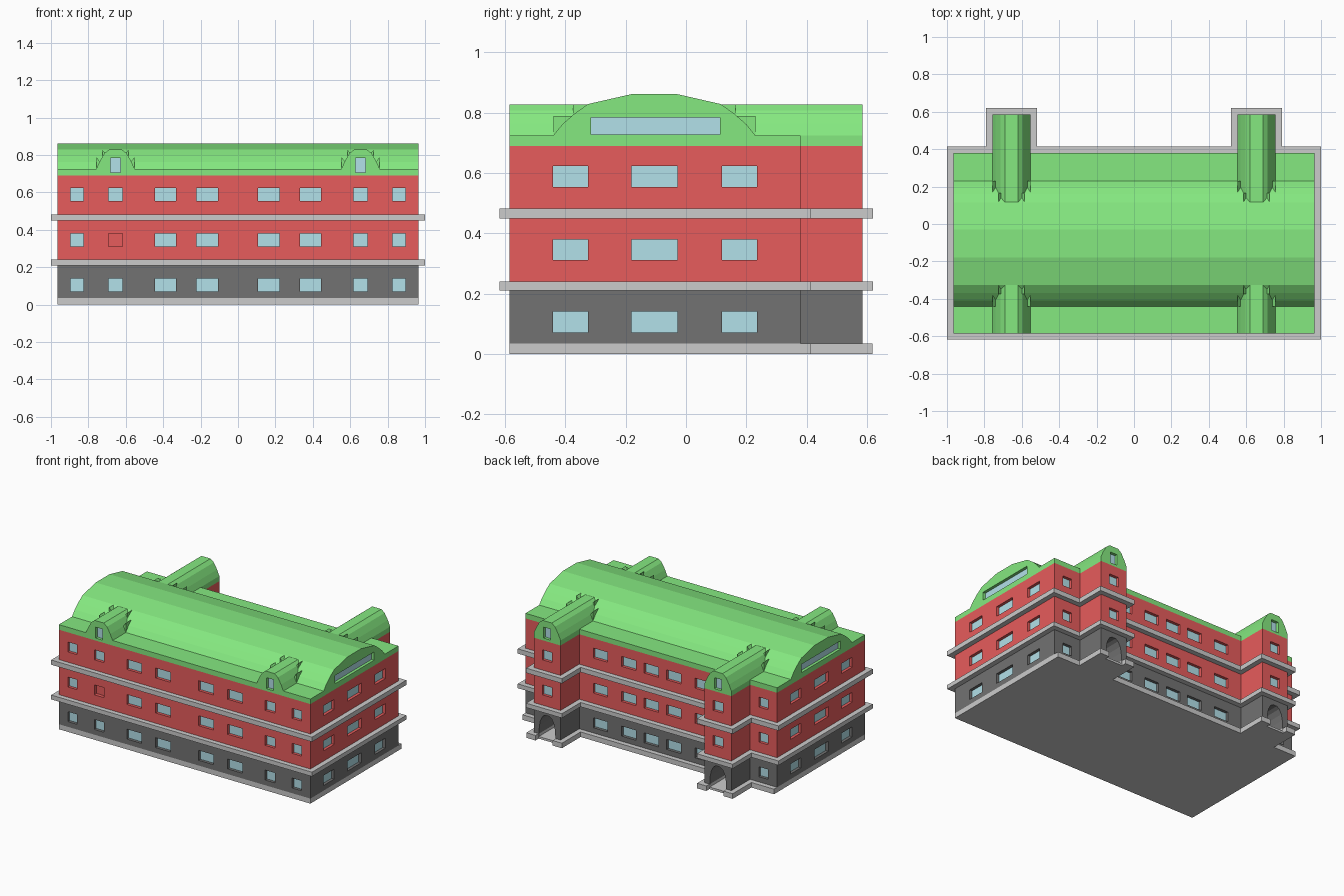
import bpy, bmesh

if "Cube" in bpy.data.objects:
    bpy.data.objects.remove(bpy.data.objects["Cube"])


def material(name, r, g, b):
    m = bpy.data.materials.new(name)
    m.diffuse_color = (r, g, b, 1)
    m.use_nodes = True
    m.node_tree.nodes["Principled BSDF"].inputs["Base Color"].default_value = m.diffuse_color
    return m


RED = material("red_brick", 0.8, 0.107, 0.107)
GREEN = material("green_roof", 0.235, 0.81, 0.216)
DARK = material("dark_stone", 0.17, 0.17, 0.17)
GLASS = material("glass", 0.45, 0.75, 0.82)

X, FRONT, BACK, TOWER = 0.965, -0.585, 0.38, 0.585
TX, TW = 0.655, 0.1025          # tower centre and half width
DEPTH = 0.025                   # window recess


def rect(u0, u1, v0, v1):
    return [(u0, v0), (u1, v0), (u1, v1), (u0, v1)]


def symmetric(c, half):
    return [(c - u, z) for u, z in half] + [(c + u, z) for u, z in reversed(half)]


def make(name, prisms, mat=None):
    """One object from prisms given as (profile, axis, start, end)."""
    bm = bmesh.new()
    for pts, axis, a, b in prisms:
        rings = []
        for w in (a, b):
            co = {"x": lambda u, v: (w, u, v), "y": lambda u, v: (u, w, v),
                  "z": lambda u, v: (u, v, w)}[axis]
            rings.append([bm.verts.new(co(u, v)) for u, v in pts])
        n = len(pts)
        bm.faces.new(rings[0])
        bm.faces.new(rings[1][::-1])
        for i in range(n):
            j = (i + 1) % n
            bm.faces.new((rings[0][i], rings[1][i], rings[1][j], rings[0][j]))
    bmesh.ops.recalc_face_normals(bm, faces=bm.faces)
    me = bpy.data.meshes.new(name)
    bm.to_mesh(me)
    bm.free()
    ob = bpy.data.objects.new(name, me)
    bpy.context.collection.objects.link(ob)
    if mat:
        me.materials.append(mat)
    return ob


def cut(ob, prisms):
    cutter = make("cutter", prisms)
    cutter.hide_render = True
    mod = ob.modifiers.new("openings", "BOOLEAN")
    mod.operation, mod.solver, mod.object = "DIFFERENCE", "EXACT", cutter
    bpy.context.view_layer.objects.active = ob
    bpy.ops.object.modifier_apply(modifier=mod.name)
    bpy.data.objects.remove(cutter)


def footprint(side=0, front=0, back=0, notch=0):
    """Main block with two towers projecting at the back."""
    yb, yt, h = BACK + back, TOWER + back, TW + back
    pts = [(-X - side, FRONT - front), (X + side, FRONT - front), (X + side, yb)]
    for c in (TX, -TX):
        pts += [(c + h, yb), (c + h, yt)]
        if notch:
            pts += [(c + notch, yt), (c + notch, TOWER),
                    (c - notch, TOWER), (c - notch, yt)]
        pts += [(c - h, yt), (c - h, yb)]
    return pts + [(-X - side, yb)]


# Window openings: (axis, wall position, outward sign, u0, u1, z0, z1)
def floor_windows(z, towers=True):
    wins = []
    for s in (-1, 1):
        for c, w in ((0.86, 0.035), (TX, 0.037), (0.387, 0.056), (0.165, 0.057)):
            wins.append(("y", FRONT, -1, s * c - w, s * c + w, z, z + 0.069))
        wins.append(("y", BACK, 1, s * 0.86 - 0.035, s * 0.86 + 0.035, z, z + 0.069))
        if towers:
            wins.append(("y", TOWER, 1, s * TX - 0.037, s * TX + 0.037, z, z + 0.069))
        for u0, u1 in ((-0.442, -0.325), (-0.18, -0.028), (0.12, 0.235)):
            wins.append(("x", s * X, s, u0, u1, z, z + 0.069))
    for c in (-0.39, -0.173, 0, 0.173, 0.39):
        wins.append(("y", BACK, 1, c - 0.055, c + 0.055, z, z + 0.069))
    return wins


def openings(wins):
    return [(rect(u0, u1, z0, z1), ax, p - s * DEPTH, p + s * 0.02)
            for ax, p, s, u0, u1, z0, z1 in wins]


def panes(wins):
    return [(rect(u0, u1, z0, z1), ax, p - s * (DEPTH + 0.003), p - s * (DEPTH - 0.005))
            for ax, p, s, u0, u1, z0, z1 in wins]


# Arched doorways under the towers
arch = [(0.064, 0.015), (0.06, 0.09), (0.052, 0.13), (0.035, 0.162), (0.015, 0.175)]
doors = [(symmetric(c, arch), "y", 0.4, 0.6) for c in (-TX, TX)]

# Base with a back step, and the two projecting ledges
base = make("base", [(footprint(back=0.034, notch=0.066), "z", 0, 0.035)])
cut(base, doors)
for name, z0, z1 in (("lower_ledge", 0.21, 0.24), ("upper_ledge", 0.45, 0.483)):
    make(name, [(footprint(0.035, 0.033, 0.035), "z", z0, z1)])

# Wall storeys
glazed = []
for name, z0, z1, zw, mat in (("ground_floor", 0.035, 0.21, 0.071, DARK),
                              ("middle_floor", 0.24, 0.45, 0.311, RED),
                              ("top_floor", 0.483, 0.69, 0.554, RED)):
    ground = mat is DARK
    wins = floor_windows(zw, not ground)
    wall = make(name, [(footprint(), "z", z0, z1)], mat)
    cut(wall, openings(wins) + (doors if ground else []))
    if name == "middle_floor":      # one blind window on the front
        wins = [w for w in wins if not (w[1] == FRONT and -0.72 < w[3] < -0.65)]
    glazed += wins

# Roof: eave slab, long vault and four dormers
dormer_wins = [("y", y, s, c - 0.027, c + 0.027, 0.707, 0.783)
               for c in (-TX, TX) for y, s in ((FRONT, -1), (TOWER, 1))]
vault_wins = [("x", s * X, s, -0.315, 0.113, 0.728, 0.785) for s in (-1, 1)]
glazed += dormer_wins + vault_wins

slab = make("roof_eave", [(footprint(), "z", 0.69, 0.725)], GREEN)
cut(slab, openings(dormer_wins))

vault = make("roof_vault", [(symmetric(-0.105, [
    (0.335, 0.725), (0.305, 0.762), (0.265, 0.797), (0.22, 0.829), (0.075, 0.862)]),
    "x", -X, X)], GREEN)
cut(vault, openings(vault_wins))

for c in (-TX, TX):
    profile = symmetric(c, [(TW, 0.725), (0.085, 0.765), (0.06, 0.808), (0.035, 0.828)])
    for side, y0, y1, sgn in (("front", FRONT, -0.3, 1), ("tower", TOWER, 0.1, -1)):
        d = make(side + "_dormer", [(profile, "y", y0, y1)], GREEN)
        cut(d, openings([w for w in dormer_wins if w[1] == y0 and abs(w[3] - c) < 0.1]))
        # Pointed fins where the dormer meets the vault
        ym = -0.105 - sgn * 0.335
        fins = []
        for s in (-1, 1):
            fins.append(([(c + s * 0.05, 0.72), (c + s * TW, 0.72), (c + s * TW, 0.79)],
                         "y", ym, ym + sgn * 0.09))
            fins.append(([(c + s * 0.03, 0.78), (c + s * 0.07, 0.78), (c + s * 0.07, 0.828)],
                         "y", ym + sgn * 0.065, ym + sgn * 0.13))
        make(side + "_dormer_fins", fins, GREEN)

make("window_panes", panes(glazed), GLASS)
